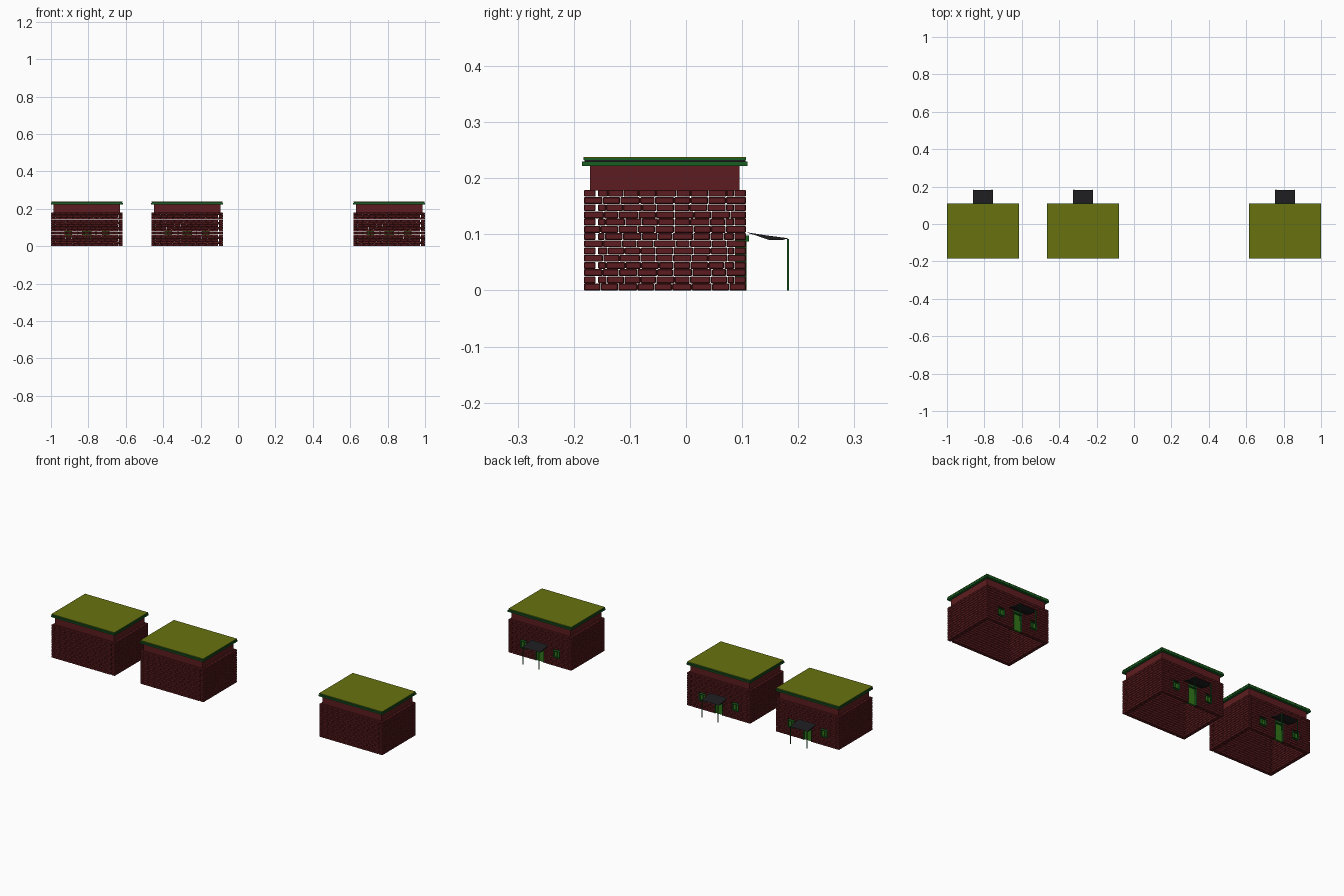
import bpy, bmesh, random
from mathutils import Matrix, Vector

if "Cube" in bpy.data.objects:
    bpy.data.objects.remove(bpy.data.objects["Cube"])

random.seed(4)
HOUSES = (-0.808, -0.272, 0.808)
X, Y0, Y1 = 0.191, -0.182, 0.107     # wall outline
T, ROWS, H = 0.021, 14, 0.18         # wall thickness, courses, wall height
STEP = H / ROWS


def material(name, rgb):
    m = bpy.data.materials.new(name)
    m.diffuse_color = (*rgb, 1)
    m.use_nodes = True
    m.node_tree.nodes["Principled BSDF"].inputs["Base Color"].default_value = m.diffuse_color
    return m


BRICK = material("brick_red", (0.11, 0.012, 0.014))
TRIM = material("trim_green", (0.01, 0.11, 0.015))
OLIVE = material("roof_olive", (0.14, 0.17, 0.005))
DARK = material("dark", (0.012, 0.012, 0.014))
GREEN = material("door_green", (0.03, 0.18, 0.01))


def box(bm, lo, hi):
    lo, hi = Vector(lo), Vector(hi)
    mat = Matrix.Translation((lo + hi) / 2) @ Matrix.Diagonal((*(hi - lo), 1))
    return bmesh.ops.create_cube(bm, size=1, matrix=mat)["verts"]


def place(bm, name, mat):
    """Share one mesh between the three houses."""
    bmesh.ops.recalc_face_normals(bm, faces=bm.faces)
    me = bpy.data.meshes.new(name)
    bm.to_mesh(me)
    bm.free()
    me.materials.append(mat)
    for i, x in enumerate(HOUSES):
        ob = bpy.data.objects.new(f"{name}_{i + 1}", me)
        ob.location.x = x
        bpy.context.collection.objects.link(ob)


def boxes(name, mat, items, bevel=0):
    bm = bmesh.new()
    for lo, hi in items:
        box(bm, lo, hi)
    if bevel:
        bmesh.ops.bevel(bm, geom=bm.edges[:], offset=bevel, segments=1, affect='EDGES')
    place(bm, name, mat)


# Openings in the back wall: x0, x1, z0, z1
OPENINGS = [(-0.025, 0.025, 0, 0.09), (-0.12, -0.08, 0.045, 0.083), (0.08, 0.12, 0.045, 0.083)]


def course(a, b, odd):
    """Split a run into staggered bricks."""
    n = round((b - a) / 0.032)
    w = (b - a) / n
    cuts = [a + w * (k + (0.5 if odd else 0)) + random.uniform(-.004, .004)
            for k in range(0 if odd else 1, n)]
    cuts = [a] + cuts + [b]
    return [(p + 0.0003, q - 0.0003) for p, q in zip(cuts, cuts[1:])]


# Brick walls with interlocking corners
bricks = []
for r in range(ROWS):
    z0, z1 = r * STEP, (r + 1) * STEP - 0.0006
    odd = r % 2
    e = T if odd else 0
    g = 0.004 if odd else 0
    for p, q in course(Y0 + e + g, Y1 - e, odd):           # side walls
        for s in (-X, X - T):
            bricks.append(((s, p, z0), (s + T, q, z1)))
    e = T - e
    g = 0.004 - g
    for y in (Y0, Y1 - T):                                 # front and back walls
        for p, q in course(-X + e, X - e - g, odd):
            spans = [(p, q)]
            if y > 0:
                for a, b, c, d in OPENINGS:
                    if z1 > c + 0.003 and z0 < d - 0.003:
                        spans = [s for u, v in spans
                                 for s in ((u, min(v, a)), (max(u, b), v)) if s[1] - s[0] > 0.004]
            for u, v in spans:
                bricks.append(((u, y, z0), (v, y + T, z1)))
boxes("brick_walls", BRICK, bricks, 0.0015)

# Upper band: four inset walls under the roof
bx, b0, b1, bt = 0.178, -0.171, 0.095, 0.012
boxes("upper_band", BRICK, [
    ((-bx, b0, H - 0.002), (bx, b0 + bt, 0.222)), ((-bx, b1 - bt, H - 0.002), (bx, b1, 0.222)),
    ((-bx, b0 + bt, H - 0.002), (-bx + bt, b1 - bt, 0.222)),
    ((bx - bt, b0 + bt, H - 0.002), (bx, b1 - bt, 0.222))])

# Flat roof: green eaves, dark joint, olive top
boxes("roof_eaves", TRIM, [((-0.192, -0.185, 0.222), (0.192, 0.11, 0.230)),
                           ((-0.190, -0.183, 0.2325), (0.190, 0.107, 0.2365))])
boxes("roof_joint", DARK, [((-0.189, -0.181, 0.230), (0.189, 0.106, 0.2325))])
boxes("roof_top", OLIVE, [((-0.190, -0.183, 0.2365), (0.190, 0.107, 0.238))])

# Door, windows with frames, lintel
boxes("door", GREEN, [((-0.022, 0.090, 0), (0.022, 0.100, 0.087))])
boxes("window_pane", GREEN, [((x - 0.018, 0.092, 0.047), (x + 0.018, 0.098, 0.081))
                             for x in (-0.1, 0.1)])
frames = [((-0.026, 0.088, 0.087), (0.026, 0.112, 0.098))]
for a, b, c, d in OPENINGS:
    for u in (a, b - 0.003):
        frames.append(((u, 0.087, c), (u + 0.003, 0.108, d)))
for a, b, c, d in OPENINGS[1:]:
    m = (a + b) / 2
    frames += [((a, 0.087, c), (b, 0.108, c + 0.003)), ((a, 0.087, d - 0.003), (b, 0.108, d)),
               ((m - 0.001, 0.091, c), (m + 0.001, 0.102, d))]
boxes("frames", TRIM, frames)

# Awning: swept profile, on two thin posts
bm = bmesh.new()
prof = [(0.106, 0.104), (0.145, 0.098), (0.183, 0.093), (0.172, 0.090), (0.148, 0.090), (0.125, 0.098)]
f = bm.faces.new([bm.verts.new((-0.053, y, z)) for y, z in prof])
ext = bmesh.ops.extrude_face_region(bm, geom=[f])["geom"]
bmesh.ops.translate(bm, verts=[v for v in ext if isinstance(v, bmesh.types.BMVert)], vec=(0.106, 0, 0))
place(bm, "awning", DARK)
boxes("awning_posts", TRIM, [((x - 0.002, 0.180, 0), (x + 0.002, 0.184, 0.092)) for x in (-0.049, 0.049)])
